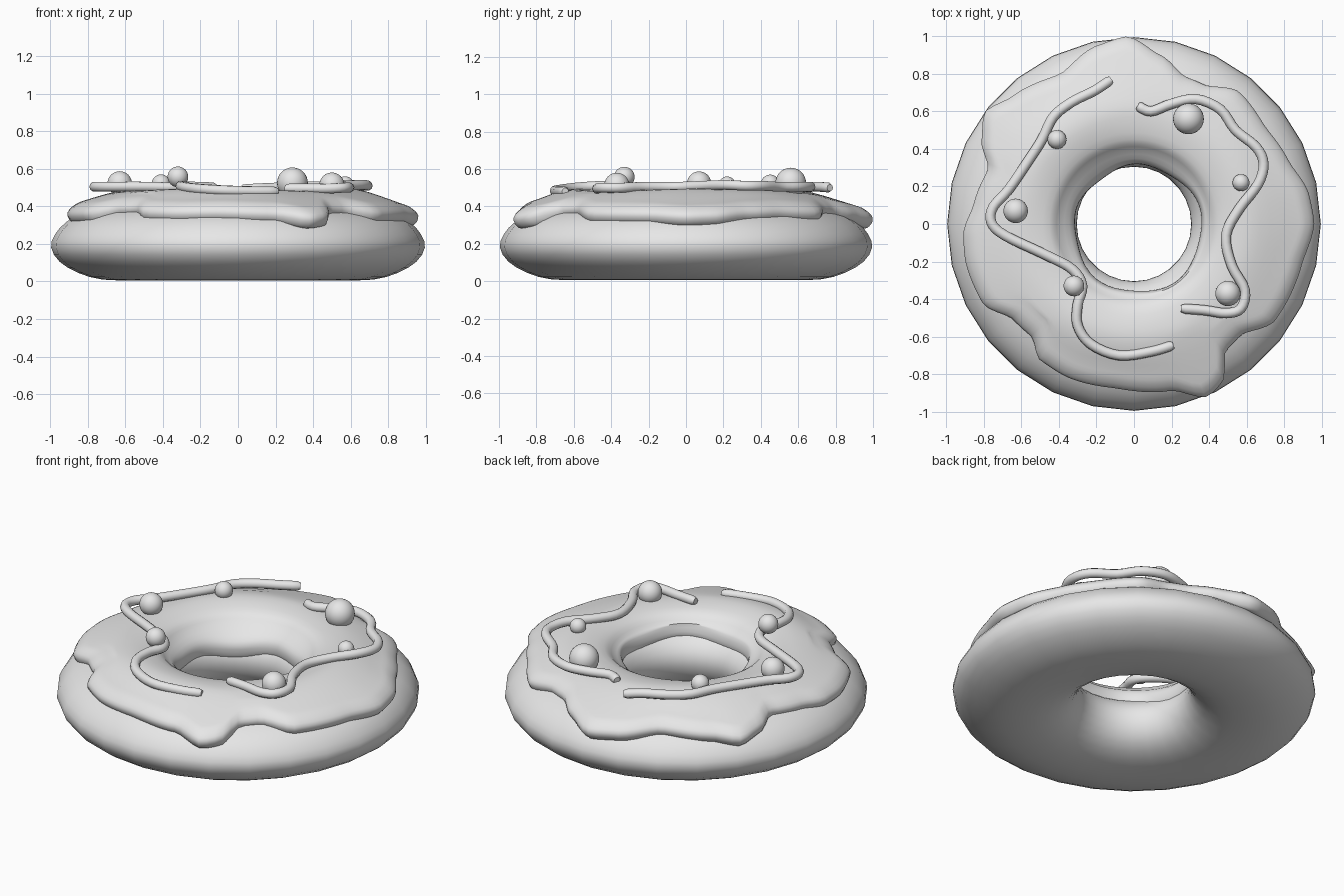
import bpy, bmesh, math
from mathutils import Vector

if "Cube" in bpy.data.objects:
    bpy.data.objects.remove(bpy.data.objects["Cube"])

grey = bpy.data.materials.new("plain grey")
grey.diffuse_color = (0.8, 0.8, 0.8, 1)
grey.use_nodes = True
grey.node_tree.nodes["Principled BSDF"].inputs["Base Color"].default_value = grey.diffuse_color


def finish(obj, angle=60):
    obj.data.materials.clear()
    obj.data.materials.append(grey)
    bpy.ops.object.select_all(action='DESELECT')
    obj.select_set(True)
    bpy.context.view_layer.objects.active = obj
    bpy.ops.object.shade_smooth_by_angle(angle=math.radians(angle))


def spline(p0, p1, p2, p3, t):
    return 0.5 * (2 * p1 + (p2 - p0) * t + (2 * p0 - 5 * p1 + 4 * p2 - p3) * t * t
                  + (3 * p1 - p0 - 3 * p2 + p3) * t ** 3)


def smooth_path(pts, steps, closed=False):
    pts = [Vector(p) for p in pts]
    n, out = len(pts), []
    for i in range(n if closed else n - 1):
        ids = [i - 1, i, i + 1, i + 2]
        ids = [k % n if closed else min(max(k, 0), n - 1) for k in ids]
        out += [spline(*[pts[k] for k in ids], s / steps) for s in range(steps)]
    return out if closed else out + [pts[-1]]


def ring(name, profile, segments):
    """Sweep a closed (radius, height) section, which may vary with angle, around z."""
    bm = bmesh.new()
    loops = []
    for i in range(segments):
        a = math.tau * i / segments
        loops.append([bm.verts.new((r * math.cos(a), r * math.sin(a), z)) for r, z in profile(a)])
    n = len(loops[0])
    for i in range(segments):
        p, q = loops[i], loops[(i + 1) % segments]
        for j in range(n):
            bm.faces.new((p[j], q[j], q[(j + 1) % n], p[(j + 1) % n]))
    bmesh.ops.recalc_face_normals(bm, faces=bm.faces)
    mesh = bpy.data.meshes.new(name)
    bm.to_mesh(mesh)
    bm.free()
    obj = bpy.data.objects.new(name, mesh)
    bpy.context.collection.objects.link(obj)
    finish(obj)


# Dough ring
dough = [(0.55, 0.01), (0.72, 0.01), (0.85, 0.045), (0.95, 0.105), (0.995, 0.18), (0.975, 0.25),
         (0.91, 0.32), (0.8, 0.375), (0.65, 0.41), (0.5, 0.40), (0.385, 0.35), (0.32, 0.28),
         (0.305, 0.2), (0.34, 0.11), (0.42, 0.045)]
dough_section = [(v.x, v.y) for v in smooth_path(dough, 2, True)]
ring("dough", lambda a: dough_section, 28)

# Icing with a wavy rim: (angle in degrees, rim radius)
rim = [(0, .96), (10, .945), (22, .89), (36, .87), (52, .90), (63, .83), (71, .83), (81, .91),
       (92, 1.0), (102, .97), (116, .89), (134, .94), (143, .995), (151, .93), (159, .83),
       (173, .86), (183, .91), (193, .92), (208, .91), (218, .82), (228, .81), (235, .88),
       (247, .89), (263, .88), (283, .91), (293, 1.0), (299, .97), (306, .83), (314, .82),
       (325, .91), (335, .915), (347, .92)]


def rim_radius(a):
    d = math.degrees(a) % 360
    n = len(rim)
    i = max(k for k in range(n) if rim[k][0] <= d + 1e-6)
    d0, d1 = rim[i][0], rim[(i + 1) % n][0] or 360
    t = (d - d0) / (d1 - d0)
    t = t * t * (3 - 2 * t) * 0.5 + t * 0.5
    return rim[i][1] + (rim[(i + 1) % n][1] - rim[i][1]) * t


def icing_section(a):
    R = rim_radius(a)
    zc = 0.362 - (R - 0.91) * 0.3
    ri = 0.338 + 0.034 * math.cos(a - math.radians(310)) + 0.008 * math.sin(5 * a)
    zi = 0.27 + (ri - 0.30) * 0.8
    top = 0.488 + 0.006 * math.sin(3 * a + 1)
    pts = [(ri + 0.03, zi - 0.01), (ri, zi + 0.02), (ri + 0.01, zi + 0.08), (0.395, 0.42),
           (0.45, 0.465), (0.57, top), (0.67, top - 0.01), (R - 0.11, zc + 0.075),
           (R - 0.045, zc + 0.05), (R, zc + 0.005), (R - 0.02, zc - 0.043),
           (R - 0.08, zc - 0.045), (0.66, 0.385), (0.5, 0.37)]
    return [(v.x, v.y) for v in smooth_path(pts, 3, True)]


ring("icing", icing_section, 144)


# Drizzled strands
def strand(name, pts, radius):
    curve = bpy.data.curves.new(name, 'CURVE')
    curve.dimensions = '3D'
    curve.bevel_depth = radius
    curve.bevel_resolution = 3
    curve.use_fill_caps = True
    path = smooth_path(pts, 4)
    s = curve.splines.new('POLY')
    s.points.add(len(path) - 1)
    for i, p in enumerate(path):
        s.points[i].co = (*p, 1)
        s.points[i].radius = 0.7 if i in (0, len(path) - 1) else 1
    obj = bpy.data.objects.new(name, curve)
    bpy.context.collection.objects.link(obj)
    bpy.ops.object.select_all(action='DESELECT')
    obj.select_set(True)
    bpy.context.view_layer.objects.active = obj
    bpy.ops.object.convert(target='MESH')
    finish(bpy.context.view_layer.objects.active)


strand("left_drizzle", [
    (-.12, .77, .50), (-.21, .71, .505), (-.33, .65, .505), (-.43, .57, .505), (-.49, .45, .505),
    (-.56, .34, .505), (-.67, .18, .505), (-.75, .09, .505), (-.76, .01, .505), (-.69, -.06, .505),
    (-.48, -.16, .505), (-.33, -.24, .50), (-.275, -.33, .505), (-.30, -.43, .51),
    (-.30, -.54, .505), (-.23, -.64, .495), (-.08, -.70, .485), (.09, -.68, .48),
    (.21, -.645, .48)], 0.027)
strand("right_drizzle", [
    (.02, .63, .49), (.09, .60, .495), (.20, .64, .50), (.33, .665, .505), (.46, .61, .505),
    (.54, .50, .505), (.65, .41, .51), (.69, .32, .51), (.66, .21, .515), (.56, .08, .51),
    (.49, -.06, .505), (.52, -.22, .505), (.59, -.35, .50), (.57, -.45, .50), (.49, -.475, .495),
    (.38, -.46, .495), (.25, -.45, .495)], 0.027)

# Round sprinkles
sprinkles = [(.29, .56, .525, .082), (-.41, .45, .52, .05), (.57, .22, .515, .045),
             (-.63, .07, .522, .065), (-.32, -.33, .557, .055), (.50, -.37, .513, .067)]
for i, (x, y, z, r) in enumerate(sprinkles):
    bpy.ops.mesh.primitive_uv_sphere_add(segments=32, ring_count=16, radius=r, location=(x, y, z))
    ball = bpy.context.object
    ball.name = f"sprinkle_{i + 1}"
    finish(ball)
